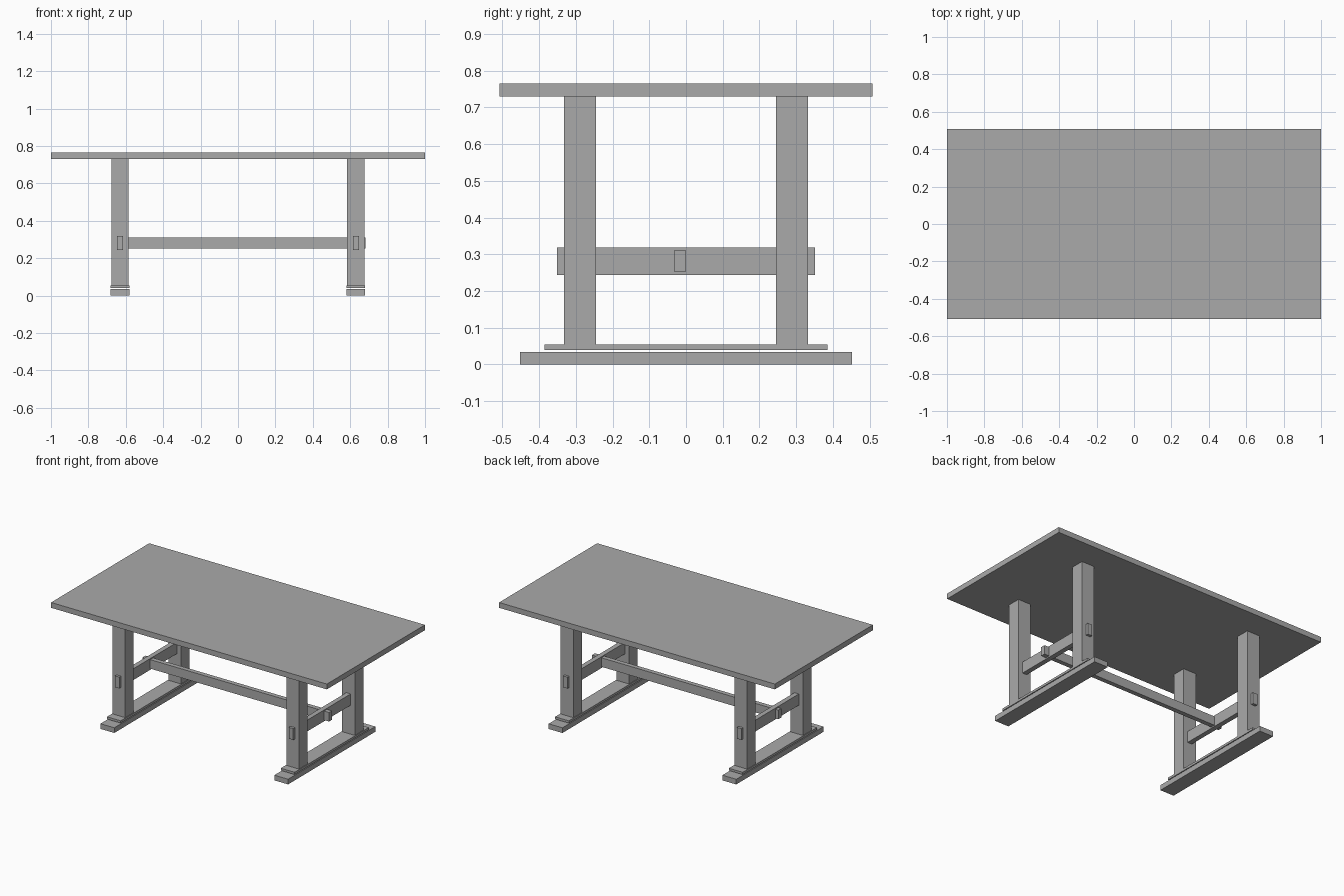
import bpy
import bmesh

# Remove the default cube
cube = bpy.data.objects.get("Cube")
if cube:
    bpy.data.objects.remove(cube, do_unlink=True)

# Single flat grey
GREY = (0.4, 0.4, 0.4, 1.0)
grey = bpy.data.materials.new("plain grey")
grey.use_nodes = True
grey.diffuse_color = GREY
grey.node_tree.nodes["Principled BSDF"].inputs["Base Color"].default_value = GREY


def box(name, x, y, z):
    """Box spanning the given (low, high) range on each axis."""
    mesh = bpy.data.meshes.new(name)
    bm = bmesh.new()
    bmesh.ops.create_cube(bm, size=1)
    for v in bm.verts:
        v.co = [sum(r) / 2 + c * (r[1] - r[0]) for r, c in zip((x, y, z), v.co)]
    bm.to_mesh(mesh)
    bm.free()
    mesh.materials.append(grey)
    obj = bpy.data.objects.new(name, mesh)
    bpy.context.collection.objects.link(obj)
    return obj


def around(centre, half):
    return (centre - half, centre + half)


# Table top
box("table_top", around(0, 1.0), around(0, 0.508), (0.73, 0.765))

# Two trestle ends: stepped foot, two legs and a through rail
for side, x in (("right", -0.631), ("left", 0.63)):
    box(f"{side}_foot", around(x, 0.05), around(0, 0.452), (0, 0.034))
    box(f"{side}_foot_step", around(x, 0.05), around(0, 0.385), (0.039, 0.054))
    box(f"{side}_rail", around(x, 0.016), around(0, 0.351), (0.244, 0.318))
    for end, y in (("front", -0.289), ("back", 0.289)):
        box(f"{side}_{end}_leg", around(x, 0.046), around(y, 0.044), (0.054, 0.73))

# Long stretcher passing through both rails
box("stretcher", (-0.67, 0.682), around(-0.016, 0.015), (0.252, 0.311))
